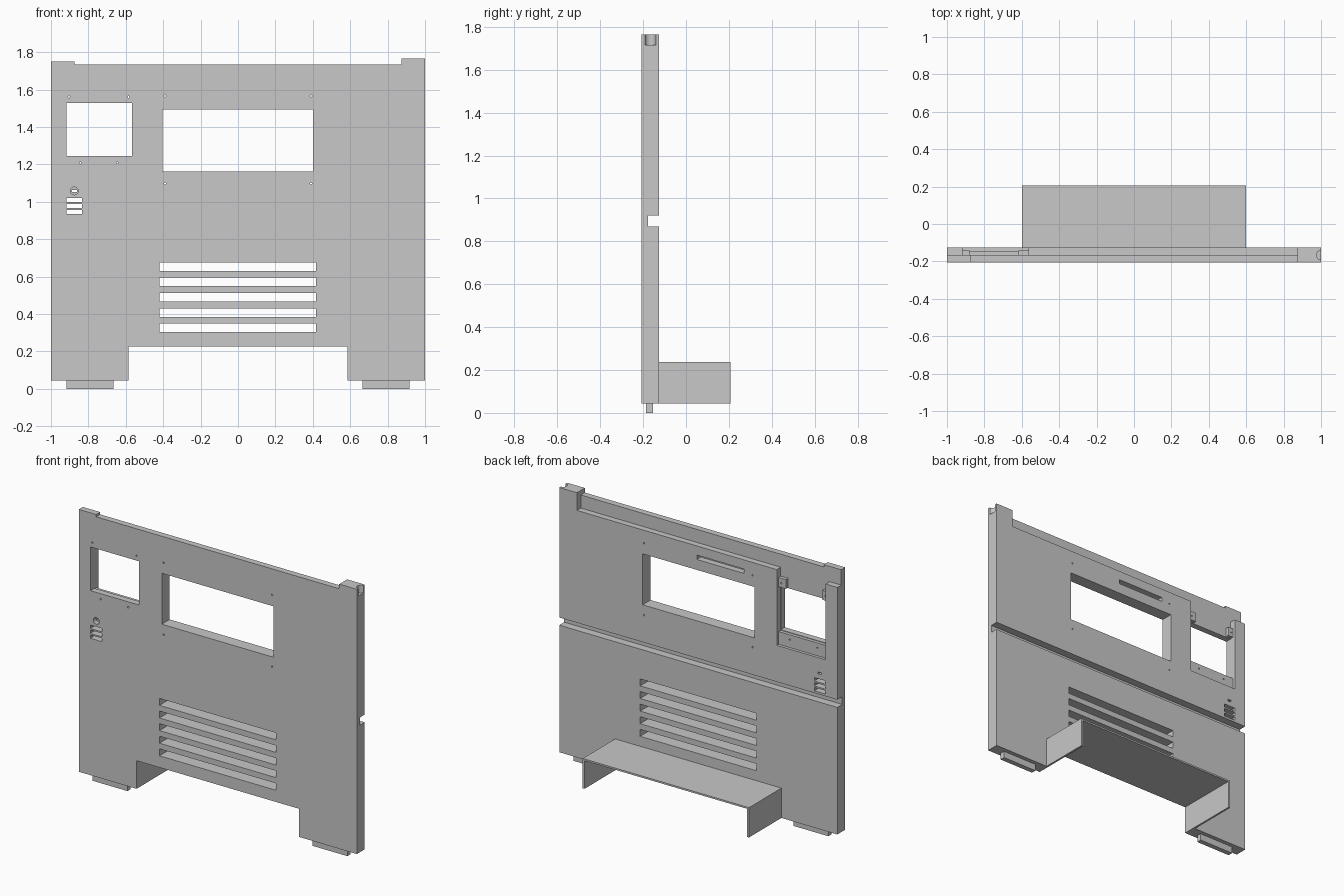
import bpy
import bmesh
import math
from mathutils import Matrix

if "Cube" in bpy.data.objects:
    bpy.data.objects.remove(bpy.data.objects["Cube"], do_unlink=True)

grey = bpy.data.materials.new("light grey")
grey.use_nodes = True
grey.diffuse_color = (0.58, 0.58, 0.58, 1)
grey.node_tree.nodes["Principled BSDF"].inputs["Base Color"].default_value = grey.diffuse_color

FRONT, BACK, MID = -0.207, -0.126, -0.166


def finish(name, bm):
    bmesh.ops.recalc_face_normals(bm, faces=bm.faces)
    mesh = bpy.data.meshes.new(name)
    bm.to_mesh(mesh)
    bm.free()
    mesh.materials.append(grey)
    ob = bpy.data.objects.new(name, mesh)
    bpy.context.collection.objects.link(ob)
    return ob


def prism(name, outline, y0, y1):
    """Extrude an x-z outline from y0 to y1."""
    bm = bmesh.new()
    face = bm.faces.new([bm.verts.new((x, y0, z)) for x, z in outline])
    res = bmesh.ops.extrude_face_region(bm, geom=[face])
    verts = [v for v in res["geom"] if isinstance(v, bmesh.types.BMVert)]
    bmesh.ops.translate(bm, verts=verts, vec=(0, y1 - y0, 0))
    return finish(name, bm)


def box(name, x0, x1, y0, y1, z0, z1):
    return prism(name, [(x0, z0), (x1, z0), (x1, z1), (x0, z1)], y0, y1)


def cylinder(name, x, y, z, radius, depth, along_y=True, sides=24):
    bm = bmesh.new()
    turn = Matrix.Rotation(math.pi / 2, 4, "X") if along_y else Matrix()
    bmesh.ops.create_cone(bm, cap_ends=True, segments=sides, radius1=radius,
                          radius2=radius, depth=depth,
                          matrix=Matrix.Translation((x, y, z)) @ turn)
    return finish(name, bm)


def cut(target, cutter):
    cutter.hide_render = True
    mod = target.modifiers.new("cut", "BOOLEAN")
    mod.operation = "DIFFERENCE"
    mod.solver = "EXACT"
    mod.object = cutter
    bpy.context.view_layer.objects.active = target
    bpy.ops.object.modifier_apply(modifier=mod.name)
    bpy.data.objects.remove(cutter, do_unlink=True)


def cut_box(x0, x1, z0, z1, y0=-0.3, y1=0.0):
    cut(panel, box("cutter", x0, x1, y0, y1, z0, z1))


# Panel with wheel-arch style opening and raised top corners
panel = prism("door_panel", [
    (-1, 0.044), (-0.585, 0.044), (-0.585, 0.227), (0.585, 0.227),
    (0.585, 0.044), (1, 0.044), (1, 1.765), (0.873, 1.765), (0.873, 1.735),
    (-0.875, 1.735), (-0.875, 1.75), (-1, 1.75)], FRONT, BACK)

# Rear rebate along the top and groove across the back
cut_box(-1.1, 0.873, 1.65, 1.9, y0=MID)
cut_box(-1.1, 1.1, 0.87, 0.92, y0=-0.177)

# Pocket behind the small window, with a shallower flange below it
cut_box(-0.917, -0.565, 1.24, 1.7, y0=MID)
cut_box(-0.917, -0.565, 1.157, 1.25, y0=-0.145)

# Windows
cut_box(-0.916, -0.566, 1.244, 1.528)
cut_box(-0.403, 0.4, 1.163, 1.494)

# Large and small vents
for i in range(5):
    z = 0.303 + i * 0.082
    cut_box(-0.42, 0.418, z, z + 0.045)
for i in range(3):
    z = 0.934 + i * 0.032
    cut_box(-0.917, -0.835, z, z + 0.022)

# Lock recess with a key slot, and blind slot in the back
cut(panel, cylinder("cutter", -0.875, FRONT, 1.058, 0.021, 0.06))
cut_box(-0.888, -0.862, 1.052, 1.064)
cut_box(-0.33, 0.01, 1.562, 1.59, y0=MID)

# Hinge socket in the tall corner
cut(panel, cylinder("cutter", 1.0, MID, 1.765, 0.025, 0.1, along_y=False))

# Bosses behind the small window's upper screws
bosses = [box("outer_screw_boss", -0.917, -0.88, -0.17, -0.143, 1.532, 1.592),
          box("inner_screw_boss", -0.618, -0.565, -0.17, -0.143, 1.532, 1.592)]

# Screw holes
for x, z in [(-0.39, 1.565), (0.39, 1.565), (-0.39, 1.098), (0.39, 1.098),
             (-0.843, 1.208), (-0.645, 1.208), (-0.903, 1.56), (-0.585, 1.56)]:
    cut(panel, cylinder("cutter", x, MID, z, 0.005, 0.2, sides=12))
for boss, x in zip(bosses, (-0.903, -0.585)):
    cut(boss, cylinder("cutter", x, MID, 1.56, 0.005, 0.2, sides=12))

# Rear arch cover: a thin channel open at the bottom
prism("arch_cover", [
    (-0.598, 0.044), (-0.585, 0.044), (-0.585, 0.227), (0.585, 0.227),
    (0.585, 0.044), (0.598, 0.044), (0.598, 0.238), (-0.598, 0.238)], BACK, 0.207)

# Feet
for side, name in ((-1, "right_foot"), (1, "left_foot")):
    x0, x1 = sorted((side * 0.665, side * 0.917))
    box(name, x0, x1, -0.186, -0.153, 0.0, 0.045)
